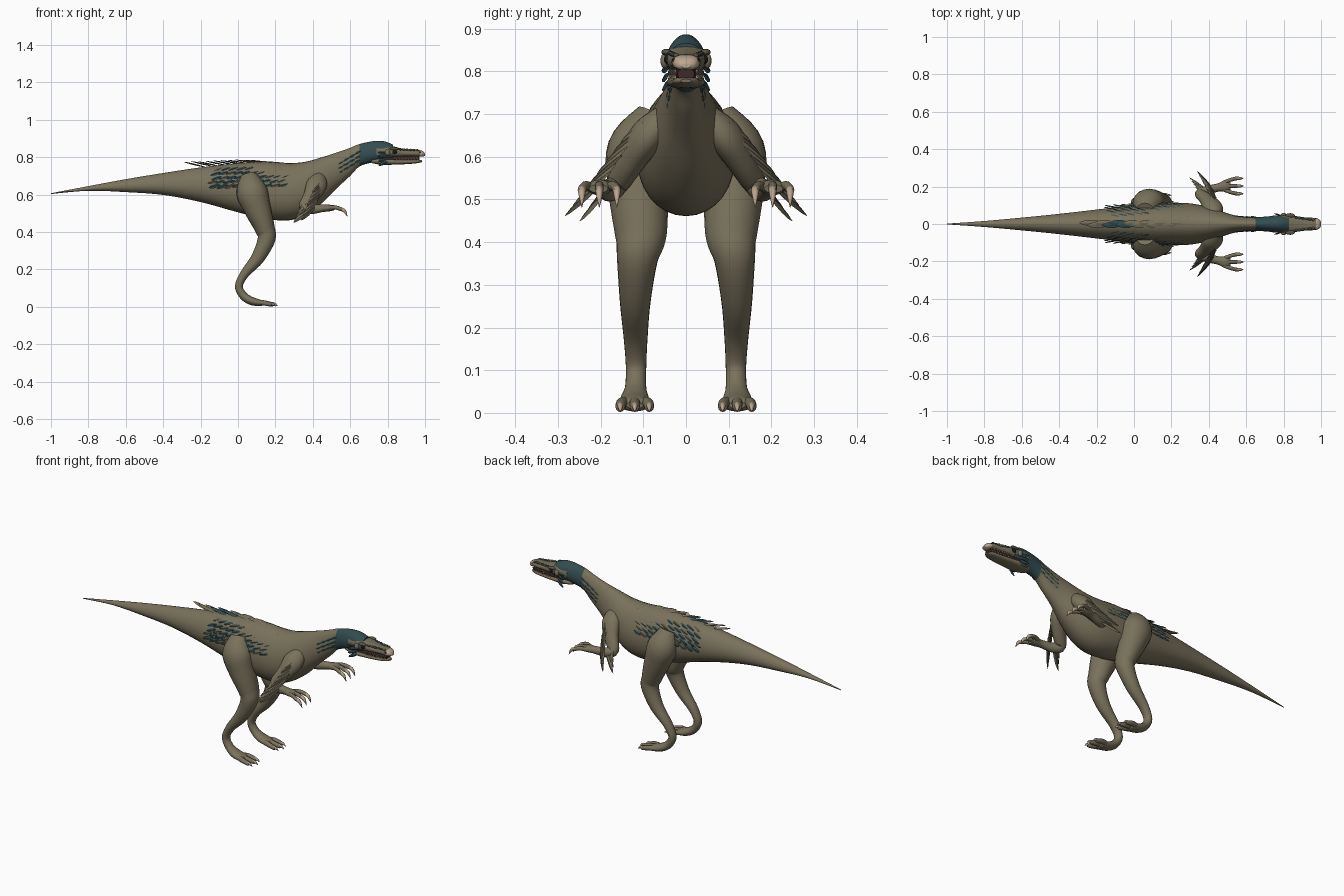
import bpy, bmesh, math, random
from mathutils import Vector, Matrix

random.seed(4)
if "Cube" in bpy.data.objects:
    bpy.data.objects.remove(bpy.data.objects["Cube"], do_unlink=True)


def material(name, *rgb):
    m = bpy.data.materials.new(name)
    m.use_nodes = True
    m.diffuse_color = (*rgb, 1)
    bsdf = m.node_tree.nodes["Principled BSDF"]
    bsdf.inputs["Base Color"].default_value = (*rgb, 1)
    bsdf.inputs["Roughness"].default_value = 0.8
    return m


olive = material("olive skin", .19, .165, .105)
teal = material("dark teal", .033, .073, .08)
moss = material("dark moss", .1, .092, .06)
horn = material("pale horn", .5, .38, .27)
black = material("eye black", .01, .01, .01)
maroon = material("mouth lining", .05, .022, .02)


def finish(name, bm, mats, mirror=False, smooth=True):
    """Turn a bmesh into an object, optionally mirrored left to right."""
    bmesh.ops.recalc_face_normals(bm, faces=bm.faces)
    for f in bm.faces:
        f.smooth = smooth and len(f.verts) < 5
    mesh = bpy.data.meshes.new(name)
    bm.to_mesh(mesh)
    bm.free()
    for m in mats:
        mesh.materials.append(m)
    ob = bpy.data.objects.new(name, mesh)
    bpy.context.collection.objects.link(ob)
    if mirror:
        mod = ob.modifiers.new("mirror", "MIRROR")
        mod.use_axis = (False, True, False)
        mod.use_mirror_merge = False
    return ob


def spline(rows, n=5):
    """Catmull-Rom through rows of numbers."""
    out = []
    for i in range(len(rows) - 1):
        quad = (rows[max(i - 1, 0)], rows[i], rows[i + 1], rows[min(i + 2, len(rows) - 1)])
        for k in range(n):
            t = k / n
            out.append([b + t / 2 * (c - a + t * (2*a - 5*b + 4*c - d + t * (3*b - a - 3*c + d)))
                        for a, b, c, d in zip(*quad)])
    return out + [list(rows[-1])]


def bridge(bm, rings):
    """Skin a list of vertex rings and close both ends."""
    faces = []
    for r, q in zip(rings, rings[1:]):
        for j in range(len(r)):
            k = (j + 1) % len(r)
            faces.append(bm.faces.new((r[j], r[k], q[k], q[j])))
    return faces + [bm.faces.new(rings[0]), bm.faces.new(rings[-1])]


def tube(name, rows, mats, mirror=False, upright=False, egg=0, sides=20, rule=None, square=1):
    """Loft ellipses along a path; a row is x, y, z, half height, half width."""
    bm, rows, rings = bmesh.new(), spline(rows), []
    for i, (x, y, z, high, wide) in enumerate(rows):
        ahead = Vector(rows[min(i + 1, len(rows) - 1)][:3]) - Vector(rows[max(i - 1, 0)][:3])
        t = Vector((1, 0, 0)) if upright else ahead.normalized()
        side = Vector((0, 1, 0))
        side = (side - t * side.dot(t)).normalized()
        up, ring = t.cross(side), []
        for j in range(sides):
            a = math.tau * j / sides
            c, s = (math.copysign(abs(v) ** square, v) for v in (math.cos(a), math.sin(a)))
            ring.append(bm.verts.new(Vector((x, y, z)) + up * high * c + side * wide * s * (1 - egg * c)))
        rings.append(ring)
    for f in bridge(bm, rings):
        f.material_index = rule(f.calc_center_median()) if rule else 0
    return finish(name, bm, mats, mirror)


def profile(rows):
    """x, top, bottom, half width -> tube rows on the centre line."""
    return [(x, 0, (t + b) / 2, (t - b) / 2, w) for x, t, b, w in rows]


def ball(name, loc, size, mat, mirror=True):
    bm = bmesh.new()
    bmesh.ops.create_uvsphere(bm, u_segments=14, v_segments=9, radius=1,
                              matrix=Matrix.LocRotScale(Vector(loc), None, Vector(size)))
    return finish(name, bm, [mat], mirror)


def feathers(name, specs, mats, mirror=True):
    """Leaf-shaped plumes; a spec is base, direction, facing, length, half width, material."""
    bm = bmesh.new()
    for base, d, face, length, wide, index in specs:
        d = Vector(d).normalized()
        side = d.cross(Vector(face)).normalized()
        n, rings = side.cross(d), []
        for t, w in ((0, .3), (.25, .85), (.6, 1), (.88, .6), (1, .08)):
            mid = Vector(base) + d * length * t
            rings.append([bm.verts.new(mid + o * w) for o in
                          (side * wide, n * .004, side * -wide, n * -.004)])
        for f in bridge(bm, rings):
            f.material_index = index
    return finish(name, bm, mats, mirror, smooth=False)


# Body, tail and neck, with a teal hood at the front of the neck
EGG = .12
body = profile([(-1, .607, .603, .002), (-.8, .645, .62, .016), (-.6, .682, .613, .034),
                (-.4, .715, .598, .054), (-.2, .745, .56, .077), (0, .768, .505, .1),
                (.15, .775, .47, .112), (.27, .768, .462, .112), (.36, .775, .49, .1),
                (.45, .8, .555, .074), (.53, .825, .635, .048), (.6, .85, .7, .038),
                (.65, .87, .75, .036), (.72, .885, .772, .041), (.78, .885, .78, .046),
                (.83, .866, .79, .046)])
tube("body", body, [olive, teal], upright=True, egg=EGG, sides=32,
     rule=lambda c: int(c.x > .65))
body_rows = spline(body)


def flank(x, z):
    """Half width of the body at a given place."""
    r = min(body_rows, key=lambda r: abs(r[0] - x))
    c = max(-.95, min(.95, (z - r[2]) / r[3]))
    return r[4] * math.sqrt(1 - c * c) * (1 - EGG * c)


def spine(x):
    r = min(body_rows, key=lambda r: abs(r[0] - x))
    return r[2] + r[3]


# Head
tube("skull", profile([(.74, .865, .79, .044), (.81, .862, .797, .048), (.86, .85, .8, .043),
                       (.91, .84, .803, .036), (.96, .84, .803, .033), (.988, .832, .803, .026),
                       (1, .818, .808, .01)]),
     [olive, horn], upright=True, square=.8, rule=lambda c: int(c.x > .972))
tube("lower_jaw", profile([(.715, .79, .768, .03), (.77, .795, .759, .043), (.84, .79, .76, .04),
                           (.91, .787, .763, .034), (.96, .787, .768, .028), (.985, .782, .774, .012)]),
     [olive], upright=True, square=.8)
tube("mouth", profile([(.78, .81, .775, .038), (.9, .81, .775, .03), (.97, .81, .778, .02)]),
     [maroon], upright=True)
ball("eyes", (.838, .043, .828), (.013, .009, .011), black)
ball("brow_ridges", (.835, .046, .845), (.026, .012, .008), moss)
ball("cheek_knobs", (.8, .05, .825), (.014, .01, .018), olive)
ball("nostrils", (.972, .027, .826), (.007, .005, .005), black)
for i in range(6):
    ball(f"snout_scale_{i + 1}", (.868 + .018 * i, .035 - .0025 * i, .842 - .001 * i),
         (.009, .007, .006), moss if i % 2 else teal)

# Teeth
bm = bmesh.new()
for i in range(8):
    x = .85 + .016 * i
    for z, turn in ((.798, math.pi), (.79, 0)):
        bmesh.ops.create_cone(bm, cap_ends=True, segments=6, radius1=.004, radius2=.0005, depth=.014,
                              matrix=Matrix.Translation((x + turn * .002, .038 - .0018 * i, z))
                              @ Matrix.Rotation(turn, 4, "X"))
finish("teeth", bm, [horn], mirror=True)

# Legs and feet
tube("legs", [(.06, .075, .7, .045, .04), (.073, .108, .62, .083, .075), (.102, .112, .53, .073, .071),
              (.143, .106, .42, .054, .061), (.152, .114, .36, .047, .048), (.105, .119, .26, .036, .036),
              (.035, .118, .175, .024, .028), (.005, .117, .11, .021, .024), (.028, .118, .06, .022, .025),
              (.07, .12, .032, .022, .034), (.12, .12, .02, .017, .036), (.135, .12, .018, .008, .02)],
     [olive], mirror=True)
for i, spread in enumerate((-.034, 0, .034)):
    reach = .012 if spread == 0 else 0
    y = .12 + spread
    tube(f"toe_{i + 1}", [(.09, .12 + spread * .5, .024, .014, .013), (.13, y * .9 + .012, .022, .014, .013),
                          (.172 + reach, y, .013, .011, .011), (.18 + reach, y, .012, .005, .005)],
         [olive], mirror=True, sides=12)
    tube(f"toe_claw_{i + 1}", [(.166 + reach, y, .018, .008, .007), (.185 + reach, y, .014, .007, .006),
                               (.2 + reach, y, .003, .001, .001)], [horn], mirror=True, sides=8)

# Arms and hands
tube("arms", [(.43, .045, .69, .04, .035), (.42, .09, .65, .055, .04), (.39, .13, .59, .042, .034),
              (.355, .162, .535, .03, .027), (.39, .18, .522, .027, .024), (.45, .195, .526, .02, .022),
              (.49, .203, .528, .018, .03), (.515, .205, .525, .01, .022)], [olive], mirror=True)
for i, spread in enumerate((-.041, 0, .041)):
    y = .203 + spread
    tube(f"finger_{i + 1}", [(.475, .203 + spread * .4, .527, .012, .011), (.515, y - spread * .2, .532, .011, .01),
                             (.55, y, .522, .01, .01), (.556, y, .518, .005, .005)],
         [olive], mirror=True, sides=12)
    tube(f"finger_claw_{i + 1}", [(.542, y, .526, .009, .009), (.568, y, .513, .009, .008),
                                  (.585, y, .482, .001, .001)], [horn], mirror=True, sides=8)

# Wing plumes fanning out from the arms
plumes = []
for layer in range(2):
    for i in range(8):
        t = i / 7
        base = Vector((.455, .1, .68)).lerp(Vector((.42, .19, .545)), t)
        base += Vector((-.035, -.005, -.025)) * layer
        plumes.append((base, (-.55 - .15 * layer, .62 - .12 * layer, -.55), (.5, .7, .5),
                       .085 + .065 * t - .02 * layer, .012, (i + layer) % 3 == 1))
feathers("wing_plumes", plumes, [olive, moss])

# Overlapping plumes on the flanks
plumes = []
for row in range(5):
    for i in range(10):
        x = .3 - .041 * i - .012 * (row % 2) - .006 * row
        z = .752 - .023 * row - .008 * (i / 9)
        plumes.append(((x, flank(x, z) - .004, z), (-1, .22, -.28 + random.uniform(-.06, .06)),
                       (.1, 1, .45), .066, .0095, (i + 2 * row) % 3 != 0))
feathers("flank_plumes", plumes, [moss, teal])

# Crest of plumes along the back
plumes = []
for i in range(13):
    x = .27 - .037 * i
    plumes.append(((x, .006 * (-1) ** i, spine(x) - .004), (-1, 0, .1 + .012 * i), (.1, 0, 1),
                   .085 + .003 * i, .016, 7 <= i <= 9))
feathers("back_crest", plumes, [olive, teal], mirror=False)

# Small plumes on the neck and behind the jaw
plumes = []
for row in range(3):
    for i in range(4):
        x = .66 - .03 * i
        z = .835 - .024 * row - .018 * i
        plumes.append(((x, flank(x, z) - .003, z), (-1, .2, -.55), (0, 1, .2), .042, .008, 0))
for i in range(4):
    plumes.append(((.8, .041, .825 - .016 * i), (-1, .3, -.15 * i), (0, 1, 0), .055, .009, 0))
feathers("neck_plumes", plumes, [teal])
